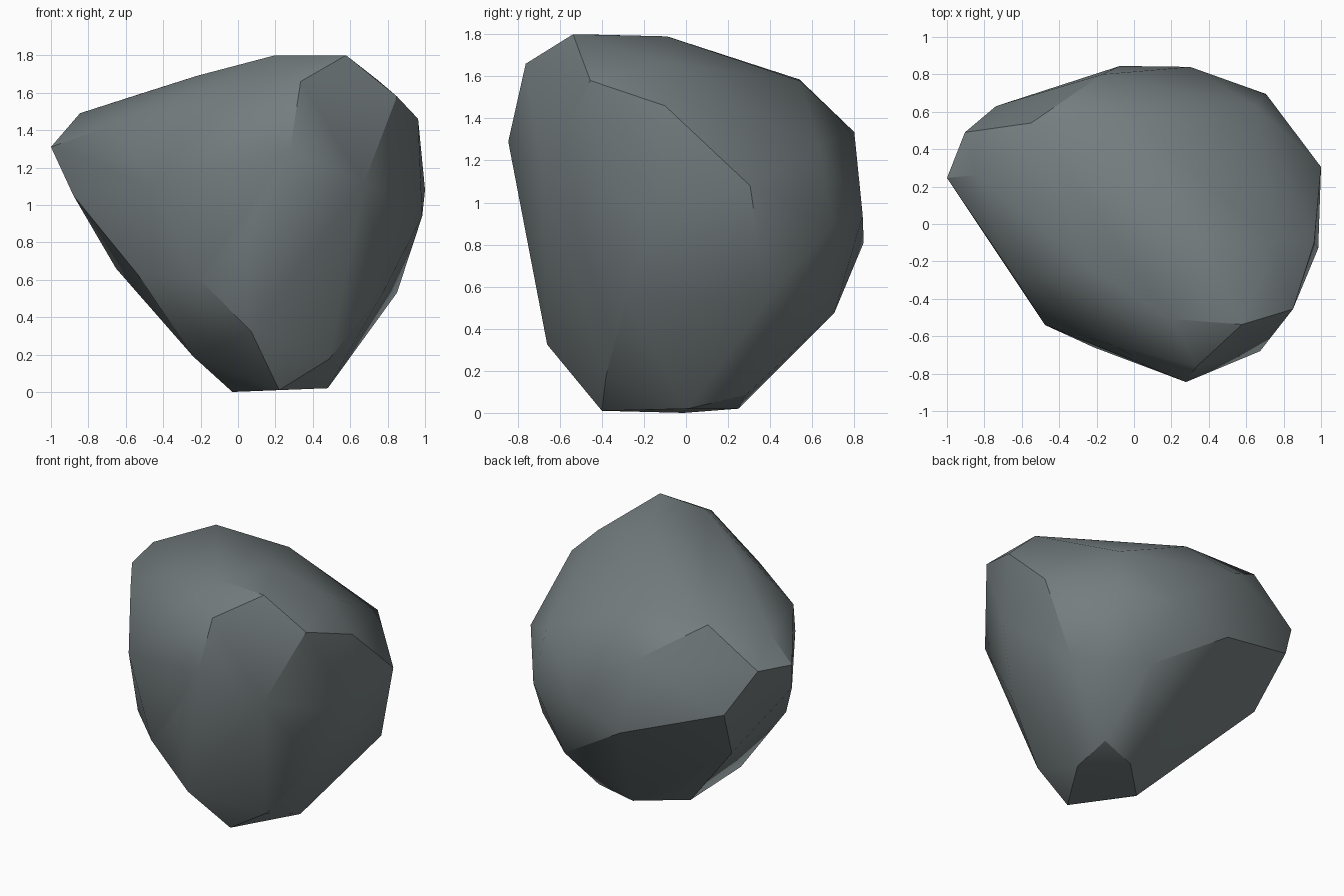
import bpy
import bmesh
import math

# Boulder corners, grouped from the base up
foot = [(-.03, -.01, 0), (.22, -.40, .01), (.48, .01, .02), (.24, .25, .02),
        (.48, .285, .085), (.487, -.38, .176), (-.24, -.27, .19)]
lower = [(.07, -.66, .325), (.455, .705, .475), (.85, .385, .53), (.78, -.284, .54),
         (-.214, -.66, .61), (-.53, -.36, .62), (-.652, .42, .66)]
middle = [(-.075, .845, .81), (.03, -.75, .85), (.706, .695, .897), (.30, .84, .94),
          (.985, -.13, .94), (-.738, .63, 1.03), (-.88, .075, 1.05), (1.0, .305, 1.08),
          (-.476, -.54, 1.11), (.674, -.68, 1.12)]
shoulder = [(.65, .63, 1.27), (.278, -.845, 1.29), (-1.0, .246, 1.31), (-.904, .49, 1.33),
            (-.17, .80, 1.335), (-.637, -.289, 1.437), (-.12, -.645, 1.46),
            (.963, -.10, 1.46), (-.845, .262, 1.49)]
crown = [(.85, -.455, 1.58), (.02, .54, 1.58), (-.55, .54, 1.585), (.335, -.762, 1.66),
         (.75, -.09, 1.665), (-.22, -.25, 1.69), (.35, -.09, 1.79),
         (.198, -.508, 1.80), (.578, -.537, 1.80)]

# Wrap the corners in a chiselled convex skin
bm = bmesh.new()
for p in foot + lower + middle + shoulder + crown:
    bm.verts.new(p)
hull = bmesh.ops.convex_hull(bm, input=bm.verts[:])
loose = [v for v in bm.verts if not v.link_faces]
bmesh.ops.delete(bm, geom=loose, context='VERTS')
bmesh.ops.dissolve_limit(bm, angle_limit=math.radians(2),
                         verts=bm.verts[:], edges=bm.edges[:])
bmesh.ops.recalc_face_normals(bm, faces=bm.faces[:])
for f in bm.faces:
    f.smooth = True

mesh = bpy.data.meshes.new("boulder")
bm.to_mesh(mesh)
bm.free()

# Soft facets, with the strong ridges kept sharp
mesh.set_sharp_from_angle(angle=math.radians(30))

stone = bpy.data.materials.new("slate grey stone")
stone.diffuse_color = (0.175, 0.205, 0.212, 1)
mesh.materials.append(stone)

boulder = bpy.data.objects.new("boulder", mesh)
bpy.context.collection.objects.link(boulder)
